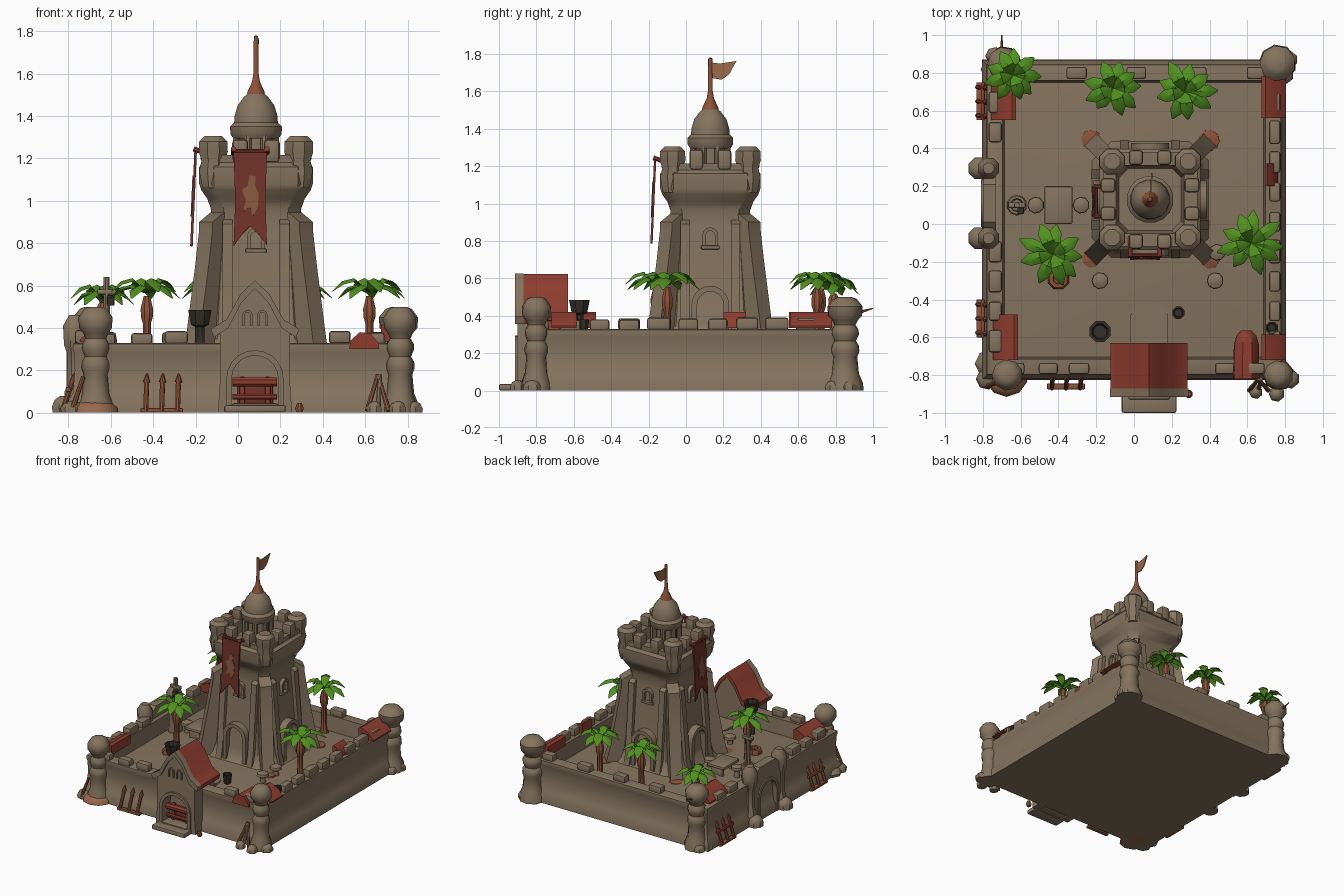
import bpy, bmesh, math, random
from mathutils import Matrix, Vector

if "Cube" in bpy.data.objects:
    bpy.data.objects.remove(bpy.data.objects["Cube"])

random.seed(4)
PI = math.pi


def material(name, col):
    m = bpy.data.materials.new(name)
    m.diffuse_color = (*col, 1)
    m.use_nodes = True
    m.node_tree.nodes["Principled BSDF"].inputs["Base Color"].default_value = m.diffuse_color
    return m


STONE = material("sandstone", (0.235, 0.175, 0.112))
RED = material("red_cloth", (0.27, 0.046, 0.028))
DEEP = material("deep_red_cloth", (0.165, 0.032, 0.021))
GREEN = material("palm_green", (0.08, 0.28, 0.014))
WOOD = material("red_wood", (0.27, 0.085, 0.04))
DARK = material("dark_iron", (0.035, 0.028, 0.022))
GOLD = material("faded_emblem", (0.24, 0.10, 0.05))
SAND = material("orange_sand", (0.32, 0.14, 0.072))


def finish(name, bm, mat, M=None):
    """Turn a bmesh into an object, smooth with sharp creases."""
    bmesh.ops.recalc_face_normals(bm, faces=bm.faces)
    for f in bm.faces:
        f.smooth = True
    for e in bm.edges:
        e.smooth = e.calc_face_angle(0) < math.radians(40)
    if M is not None:
        bm.transform(M)
    me = bpy.data.meshes.new(name)
    bm.to_mesh(me)
    bm.free()
    me.materials.append(mat)
    ob = bpy.data.objects.new(name, me)
    bpy.context.collection.objects.link(ob)
    return ob


def loft(name, rings, mat, M=None):
    bm = bmesh.new()
    vs = [[bm.verts.new(p) for p in r] for r in rings]
    for a, b in zip(vs, vs[1:]):
        for i in range(len(a)):
            j = (i + 1) % len(a)
            bm.faces.new((a[i], a[j], b[j], b[i]))
    bm.faces.new(vs[0])
    bm.faces.new(vs[-1])
    return finish(name, bm, mat, M)


def lathe(name, c, profile, mat, n=10, M=None):
    return loft(name, [[(c[0] + r * math.cos(2 * PI * (i + .5) / n), c[1] + r * math.sin(2 * PI * (i + .5) / n), z)
                        for i in range(n)] for r, z in profile], mat, M)


def box(name, c, s, mat, bevel=0.01, M=None):
    bm = bmesh.new()
    bmesh.ops.create_cube(bm, size=1, matrix=Matrix.Translation(c) @ Matrix.Diagonal((*s, 1)))
    if bevel:
        bmesh.ops.bevel(bm, geom=bm.edges[:], offset=bevel, segments=2, affect='EDGES', profile=0.5)
    return finish(name, bm, mat, M)


def rod(name, p, q, r1, r2, mat, M=None, n=8):
    p, q = Vector(p), Vector(q)
    R = (q - p).to_track_quat('Z', 'Y').to_matrix().to_4x4()
    T = Matrix.Translation(p) @ R
    return lathe(name, (0, 0), [(r1, 0), (r2, (q - p).length)], mat, n, T if M is None else M @ T)


def extrude_y(name, pts, y0, y1, mat, M=None):
    return loft(name, [[(x, y, z) for x, z in pts] for y in (y0, y1)], mat, M)


def arch_pts(w, z0, spring, n=10):
    return [(w, z0)] + [(w * math.cos(PI * i / n), spring + w * math.sin(PI * i / n)) for i in range(n + 1)] + [(-w, z0)]


def arch(name, w, z0, spring, t, y0, y1, mat, M=None):
    extrude_y(name, arch_pts(w + t, z0, spring) + arch_pts(w, z0, spring)[::-1], y0, y1, mat, M)


def place(x, y, deg=0, z=0):
    return Matrix.Translation((x, y, z)) @ Matrix.Rotation(math.radians(deg), 4, 'Z')


# Curtain wall and courtyard in one solid, the ground rising towards the keep
def rect(e, z):
    return [(-.775 - e, -.795 - e, z), (.775 + e, -.795 - e, z), (.775 + e, .84 + e, z), (-.775 - e, .84 + e, z)]


loft("curtain_wall", [rect(e, z) for e, z in ((.03, 0), (.025, .06), (.005, .09), (-.005, .2), (0, .285), (.005, .30),
                                             (.003, .325), (-.005, .33), (-.08, .33), (-.09, .21), (-.40, .255))], STONE)

# Merlons
for i in range(9):
    t = -.62 + i * .158
    j = lambda: random.uniform(-.015, .015)
    if not -.2 < t < .36:
        box("front_merlon", (t + j(), -.765, .35 + j() / 2), (.10 + j(), .06, .06), STONE, .014)
    if i % 2 == 0:
        box("back_merlon", (t, .80, .35), (.1 + j(), .065, .06), STONE, .014)
    box("right_merlon", (.745, t, .352 + j() / 2), (.06, .115 + j(), .065), STONE, .014)
    if not -.1 < t < .33:
        box("left_merlon", (-.735, t, .352 + j() / 2), (.07, .11 + j(), .065), STONE, .014)

# Corner turrets with boulders at the foot
for x, y, k, spots in (
        (-.67, -.80, 1, ((-.10, .06, .07), (-.11, -.02, .055))),
        (.765, -.80, .95, ((.06, -.02, .05), (-.01, -.10, .04), (-.12, -.09, .035))),
        (-.69, .85, 1.05, ((-.08, -.03, .04), (-.05, .04, .045))),
        (.76, .85, 1.15, ((.06, .02, .045), (.04, -.06, .045)))):
    prof = ((.088, 0), (.085, .04), (.066, .09), (.058, .18), (.068, .21), (.066, .24), (.052, .265), (.066, .30),
            (.064, .325), (.050, .35), (.06, .375), (.08, .40), (.083, .45), (.055, .49), (.03, .5))
    lathe("corner_turret", (x, y), [(r * k, z) for r, z in prof], STONE, 9)
    for dx, dy, r in spots:
        lathe("turret_boulder", (x + dx, y + dy), ((r, 0), (r * 1.05, .02), (r * .75, .045), (r * .2, .055)), STONE, 7)
lathe("sand_mound", (-.675, -.80), ((.115, 0), (.11, .025), (.085, .045), (.05, .06)), SAND, 10)
rod("turret_spike", (-.7, .9, .41), (-.7, 1.0, .44), .012, .003, WOOD)

# Front gatehouse: gabled facade with an arched opening, body and roof
G = place(.08, 0)
slope = [(-.2, .385), (-.13, .43), (-.065, .55), (0, .615), (.065, .55), (.13, .43), (.2, .385)]
outer = [(-.175, 0), (-.165, .15), (-.165, .37)] + slope + [(.165, .37), (.165, .15), (.175, 0)]
extrude_y("gate_facade", outer + arch_pts(.11, 0, .16), -.90, -.80, STONE, G)
extrude_y("gate_body", [(-.16, .01), (-.16, .37)] + [(x * .9, z - .02) for x, z in slope] + [(.16, .37), (.16, .01)],
          -.815, -.64, STONE, G)
under = [(x * .97, z - .03) for x, z in slope][::-1]
extrude_y("gate_gable_trim", [(x * 1.04, z + .01) for x, z in slope] + under, -.915, -.87, STONE, G)
extrude_y("gate_roof", [(x * 1.02, z + .008) for x, z in slope] + under, -.87, -.63, RED, G)
arch("gate_arch_trim", .11, 0, .16, .025, -.915, -.89, STONE, G)
for x in (-.035, .035):
    arch("gable_window", .014, .41, .46, .01, -.912, -.89, STONE, G @ place(x, 0))
box("gate_step", (.08, -.95, .018), (.29, .10, .036), STONE)
box("gate_sill", (.08, -.88, .025), (.22, .10, .04), STONE)
box("gate_panel", (.08, -.818, .09), (.17, .02, .10), DEEP, .004)
for z, r in ((.075, .014), (.145, .024)):
    rod("gate_bar", (-.025, -.855, z), (.185, -.855, z), r, r, RED)
for x in (.02, .14):
    box("gate_post", (x, -.84, .1), (.025, .03, .14), RED, .005)
loft("gate_path", [[(x + .08, y, z) for x, y in arch_pts(.1, -.64, -.5)] for z in (.2, .252)], STONE)

# Left side gate with round pillars and boulders at their feet
L = place(-.78, .11, -90)
extrude_y("side_gate", [(-.17, 0), (-.17, .36), (-.1, .42), (.1, .42), (.17, .36), (.17, 0)] + arch_pts(.1, 0, .18),
          -.02, .05, STONE, L)
arch("side_gate_trim", .1, 0, .18, .025, -.03, -.01, STONE, L)
for x in (-.185, .185):
    lathe("side_gate_pillar", (x, .01), ((.06, 0), (.052, .1), (.04, .13), (.04, .28), (.055, .32), (.06, .41), (.03, .46)), STONE, 8, L)
    lathe("side_gate_boulder", (x, -.04), ((.06, 0), (.062, .03), (.05, .06), (.02, .08)), STONE, 8, L)

# Central keep
K = (.085, .13)


def octa(h, c, z):
    a = h - c
    return [(x, y, z) for x, y in ((h, -a), (h, a), (a, h), (-a, h), (-h, a), (-h, -a), (-a, -h), (a, -h))]


def pier(name, x, w, prof, M):
    loft(name, [[(x - w, -o, z), (x + w, -o, z), (x + w, -.12, z), (x - w, -.12, z)] for o, z in prof], STONE, M)


loft("keep", [octa(h, c, z) for h, c, z in (
    (.34, .12, .22), (.285, .09, .28), (.262, .08, .36), (.24, .07, .6), (.215, .06, .88), (.212, .06, .96), (.23, .06, 1.01),
    (.258, .07, 1.05), (.268, .07, 1.08), (.268, .07, 1.16), (.25, .07, 1.18), (.25, .07, 1.215), (.18, .05, 1.215),
    (.165, .05, 1.13))], STONE, place(*K))
for k in range(4):
    F = place(*K, 90 * k)
    D = place(*K, 90 * k + 45)
    pier("corner_buttress", 0, .045, ((.46, .21), (.425, .34), (.36, .7), (.335, .86), (.335, .90), (.25, .95)), D)
    for s in (-1, 1):
        pier("face_pier", s * .135, .024, ((.32, .22), (.29, .34), (.245, .86), (.245, .89), (.2, .92)), F)
        box("side_merlon", (s * .075, -.222, 1.235), (.075, .08, .11), STONE, .018, F)
    arch("alcove_arch", .07, .22, .46, .03, -.30, -.2, STONE, F)
    arch("keep_window", .024, .77, .83, .018, -.245, -.2, STONE, F)
    box("window_sill", (0, -.225, .765), (.1, .05, .02), STONE, .006, F)
    lathe("corner_merlon", (0, -.285), ((.055, 1.06), (.072, 1.14), (.06, 1.19), (.074, 1.23), (.072, 1.28), (.045, 1.305)), STONE, 8, D)
    lathe("keep_base_patch", (0, -.44), ((.06, .22), (.057, .253), (.03, .262)), WOOD, 9, D)

# Cupola, spire and pennant
lathe("cupola_drum", K, ((.08, 1.12), (.08, 1.33)), STONE, 12)
for i in range(8):
    a = PI * (i + .5) / 4
    x, y = K[0] + .1 * math.cos(a), K[1] + .1 * math.sin(a)
    rod("cupola_column", (x, y, 1.12), (x, y, 1.33), .018, .018, STONE)
lathe("cupola_dome", K, ((.11, 1.295), (.123, 1.315), (.125, 1.35), (.105, 1.37), (.103, 1.40), (.088, 1.45), (.058, 1.49), (.03, 1.515)), STONE, 16)
lathe("spire", K, ((.045, 1.495), (.042, 1.515), (.02, 1.56), (.013, 1.60), (.011, 1.775), (.004, 1.78)), WOOD, 10)
extrude_y("pennant", [(0, 1.755), (.05, 1.748), (.14, 1.762), (.10, 1.69), (.06, 1.662), (0, 1.672)], -.004, .004, SAND, place(*K, 86))

# Hanging banners on the keep, leaning slightly outwards at the foot
for name, x, y, deg in (("front", .058, -.165, 0), ("left", -.2, .12, -90)):
    w = .079
    M = place(x, y, deg, 1.235) @ Matrix.Rotation(math.radians(-2.5), 4, 'X') @ Matrix.Translation((0, 0, -1.235))
    tail = [(-w, 1.235), (w, 1.235), (w * .9, 1.0), (w, .79), (w * .5, .84), (0, .88), (-w * .5, .84), (-w, .785), (-w * .9, 1.0)]
    extrude_y(name + "_banner", tail, -.006, .006, DEEP, M)
    extrude_y(name + "_emblem", [(-.035, .95), (0, .97), (.012, .925), (.035, .97), (.04, 1.03), (.022, 1.07), (.025, 1.115), (-.005, 1.12),
                                 (-.012, 1.07), (-.04, 1.05), (-.02, 1.0)], -.010, -.005, GOLD, M)
    rod(name + "_banner_rod", (-w - .008, 0, 1.235), (w + .008, 0, 1.235), .011, .011, DEEP, M)
    for s in (-1, 1):
        rod(name + "_banner_bracket", (s * w, -.01, 1.245), (s * w, .1, 1.21), .013, .013, RED, M)


# Palms: bulbous trunk and folded drooping fronds
def palm(x, y, r, top):
    lathe("palm_trunk", (x, y), ((.045, .19), (.024, .25), (.02, .42), (.03, .45), (.032, .49), (.016, top - .04)), WOOD, 8)
    bm = bmesh.new()
    for i in range(9):
        a = 2 * PI * i / 9 + random.uniform(-.15, .15)
        k = r * random.uniform(.88, 1.1)
        d, s = Vector((math.cos(a), math.sin(a), 0)), Vector((-math.sin(a), math.cos(a), 0))
        lift = .03 * (i % 2)
        rows = []
        for t, z, w in ((.02, 0, .014), (.4, .035 + lift, .033), (.72, .02 + lift, .033), (1, -.03 + lift, .004)):
            c = Vector((x, y, top - .02 + z)) + d * (t * k)
            drop = Vector((0, 0, w * .45))
            rows.append([bm.verts.new(p) for p in (c - s * w - drop, c, c + s * w - drop)])
        for p, q in zip(rows, rows[1:]):
            for m in (0, 1):
                bm.faces.new((p[m], p[m + 1], q[m + 1], q[m]))
    finish("palm_fronds", bm, GREEN)


for p in ((-.64, .79, .15, .56), (-.11, .72, .145, .59), (.27, .7, .165, .59), (-.43, -.16, .175, .59), (.62, -.1, .175, .59)):
    palm(*p)
lathe("clay_pot", (-.40, -.29), ((.05, .2), (.06, .26), (.05, .28), (.03, .28), (.025, .26)), WOOD, 8)

# Red awnings over the walls, sloping down to the outside
lean = [(-.066, .335), (-.066, .41), (-.045, .42), (.02, .39), (.066, .345), (.066, .335)]
for x, y0, y1 in ((-.69, .55, .78), (-.68, -.72, -.48), (.74, .56, .78), (.74, -.72, -.585), (.73, .2, .32)):
    side = math.copysign(.5 if x == .73 else 1, x)
    extrude_y("wall_awning", [(a * side, z) for a, z in lean], y0, y1, RED, place(x, 0))
hump = [(-.07, .335), (-.065, .375), (-.02, .415), (.03, .41), (.07, .36), (.07, .335)]
loft("yard_awning", [[(a * k, y, .30 + (z - .335) * k) for a, z in hump] for y, k in ((-.82, 1), (-.64, .95), (-.59, .75), (-.565, .4))],
     RED, place(.595, 0))

# Spear racks against the outer walls
for M, c in ((place(-.36, -.84), WOOD), (place(-.80, .65, -90), RED), (place(-.80, -.5, -90), WOOD)):
    for x in (-.075, 0, .075):
        rod("rack_spear", (x, -.03, .01), (x + .004, .02, .15), .012, .013, c, M)
        rod("rack_spear_tip", (x + .004, .02, .145), (x + .006, .025, .185), .017, .003, c, M)
    box("rack_foot", (0, -.02, .012), (.2, .03, .02), WOOD, .004, M)
    if M.translation.x < -.5:
        box("rack_rail", (0, 0, .11), (.2, .02, .022), c, .004, M)
for a, b in ((.61, .66), (.71, .66), (.66, .67)):
    rod("trestle_leg", (a, -.88, .01), (b, -.82, .18), .013, .01, STONE if a == .66 else GOLD)
rod("left_turret_pole", (-.78, -.86, .02), (-.73, -.84, .17), .013, .01, WOOD)
lathe("gate_pot", (.29, -.90), ((.015, 0), (.022, .02), (.012, .045)), WOOD, 8)

# Courtyard props: braziers, table, stools, well and boulders
for x, y, r, z in ((-.18, -.57, .06, .485), (.235, -.47, .035, .32), (.73, -.55, .035, .38)):
    lathe("brazier", (x, y), ((r * .7, .2), (r * .4, .23), (r * .4, z - .08), (r * .75, z - .07), (r, z), (r * .75, z), (r * .6, z - .03)), DARK, 8)
box("table_top", (-.4, .1, .315), (.15, .2, .025), STONE)
for y in (.03, .17):
    box("table_leg", (-.4, y, .265), (.1, .03, .1), STONE)
for x, y in ((-.52, .1), (-.28, .1), (-.18, -.3), (.43, -.3), (.44, -.15)):
    lathe("stool", (x, y), ((.025, .21), (.02, .28), (.045, .295), (.042, .315), (.02, .325)), STONE, 9)
lathe("well", (-.62, .1), ((.055, .2), (.05, .36), (.035, .36), (.03, .3)), STONE, 10)
rod("well_post", (-.62, .1, .28), (-.62, .1, .64), .018, .015, STONE)
box("well_crossbar", (-.62, .1, .57), (.09, .03, .025), STONE, .006)
box("well_lantern", (-.60, .07, .53), (.035, .035, .05), DARK, .006)
